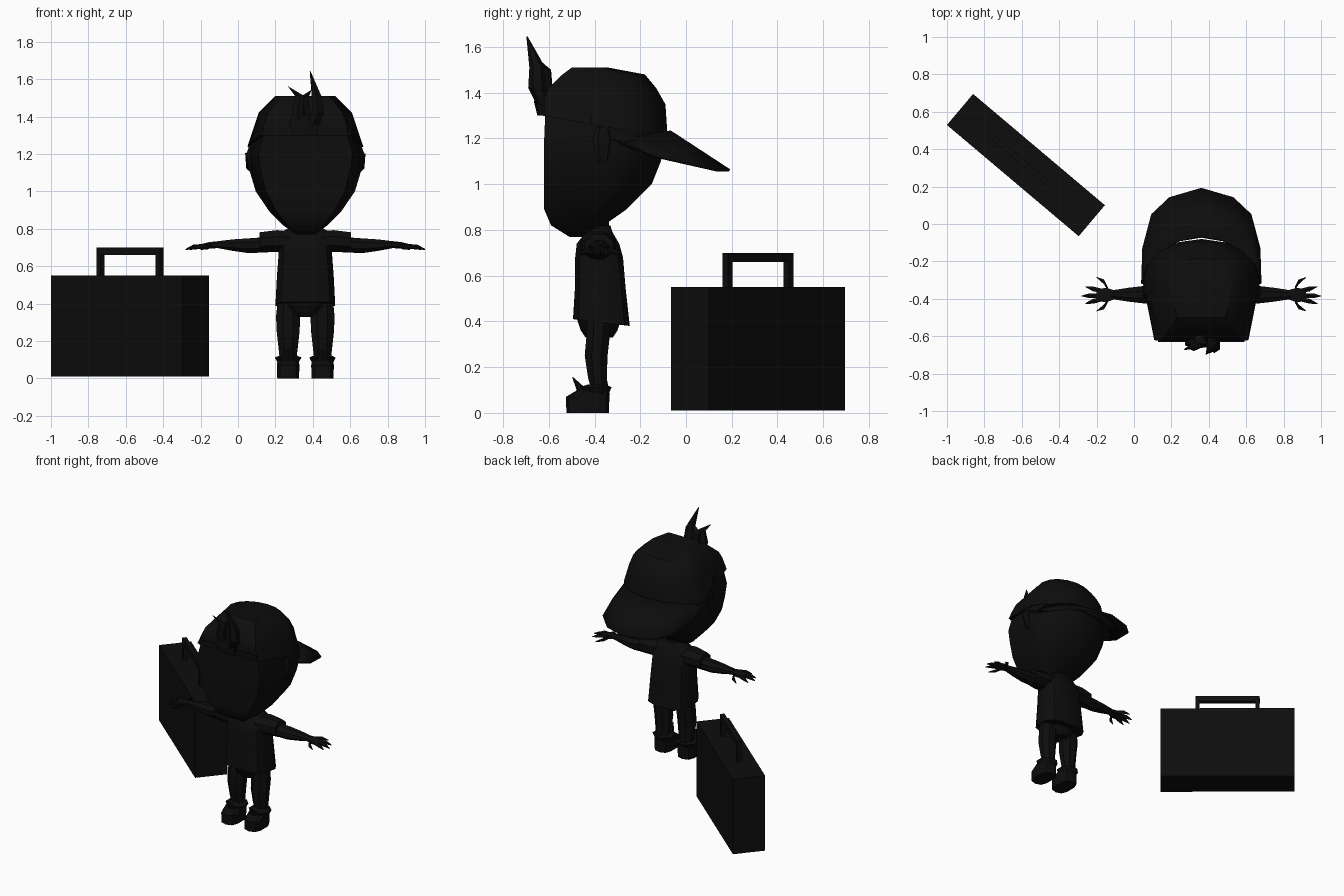
import bpy
import bmesh
from math import sin, cos, pi, atan2
from mathutils import Vector, Matrix

default_cube = bpy.data.objects.get("Cube")
if default_cube:
    bpy.data.objects.remove(default_cube, do_unlink=True)

FIGURE_X = 0.36   # the figure stands to one side of the case

# Single flat colour
black = bpy.data.materials.new("soft black")
black.use_nodes = True
colour = (0.004, 0.004, 0.004, 1)
black.diffuse_color = colour
black.node_tree.nodes["Principled BSDF"].inputs["Base Color"].default_value = colour


def finish(name, bm, offset=FIGURE_X, angle=35, smooth=True):
    """Turn a bmesh into a named, shaded object."""
    bmesh.ops.recalc_face_normals(bm, faces=bm.faces)
    mesh = bpy.data.meshes.new(name)
    bm.to_mesh(mesh)
    bm.free()
    mesh.materials.append(black)
    obj = bpy.data.objects.new(name, mesh)
    obj.location.x = offset
    bpy.context.scene.collection.objects.link(obj)
    if smooth:
        bpy.ops.object.select_all(action="DESELECT")
        obj.select_set(True)
        bpy.context.view_layer.objects.active = obj
        bpy.ops.object.shade_smooth_by_angle(angle=angle * pi / 180)
    return obj


def loft(name, rings, closed=True):
    """Skin a list of rings of points; closed rings get end caps."""
    bm = bmesh.new()
    rows = [[bm.verts.new(point) for point in ring] for ring in rings]
    count = len(rows[0])
    for low, high in zip(rows, rows[1:]):
        for i in range(count if closed else count - 1):
            j = (i + 1) % count
            bm.faces.new((low[i], low[j], high[j], high[i]))
    if closed:
        bm.faces.new(rows[0])
        bm.faces.new(rows[-1])
    return finish(name, bm)


def tube_up(name, stations, sides=8, power=1.0):
    """Upright tube; stations are x, y, z, x radius, y radius."""
    def swell(value):
        return abs(value) ** power * (1 if value > 0 else -1)
    turns = [2 * pi * (i + 0.5) / sides for i in range(sides)]
    return loft(name, [[(x + rx * swell(cos(t)), y + ry * swell(sin(t)), z)
                        for t in turns] for x, y, z, rx, ry in stations])


def tube_out(name, side, stations, sides=8):
    """Sideways tube; stations are x, y, z, y radius, z radius."""
    turns = [2 * pi * (i + 0.5) / sides for i in range(sides)]
    return loft(name, [[(side * x, y + ry * cos(t), z + rz * sin(t))
                        for t in turns] for x, y, z, ry, rz in stations])


def skull_ring(z, half, front, back, tilt=0.0, flat=0.8):
    """Flat-faced ring with a rounded back; tilt lowers the back."""
    middle = min(-0.3, (front + back) / 2 + 0.05)
    points = [(-half * flat, front), (half * flat, front)]
    for i in range(9):
        t = pi * i / 8
        points.append((half * cos(t), middle + (back - middle) * sin(t)))
    return [(x, y, z - tilt * (y - front) / (back - front)) for x, y in points]


# Head: chin to forehead
loft("head", [skull_ring(*row) for row in (
    (0.77, 0.05, -0.51, -0.44),
    (0.82, 0.12, -0.59, -0.36),
    (0.89, 0.19, -0.62, -0.26),
    (1.0, 0.265, -0.62, -0.15),
    (1.1, 0.295, -0.62, -0.11),
    (1.2, 0.315, -0.62, -0.09),
    (1.32, 0.275, -0.615, -0.1))])

# Backward cap: dome, forehead strap and brim
loft("cap_dome", [skull_ring(*row) for row in (
    (1.3, 0.31, -0.622, -0.08, 0.1),
    (1.37, 0.27, -0.622, -0.09, 0.02),
    (1.42, 0.25, -0.6, -0.13, 0.0),
    (1.48, 0.19, -0.54, -0.18, 0.0),
    (1.51, 0.16, -0.5, -0.34, 0.0))])
loft("cap_strap", [skull_ring(z, half, -0.63, -0.3, 0.05)
                   for z, half in ((1.3, 0.288), (1.34, 0.275))])

edge = [(0.318, -0.32, 1.2), (0.312, -0.13, 1.12), (0.265, 0.05, 1.08),
        (0.17, 0.14, 1.06)]
outer = edge + [(0, 0.19, 1.06)] + [(-x, y, z) for x, y, z in reversed(edge)]
inner = [(0.3 * cos(pi * i / 8), -0.32 + 0.25 * sin(pi * i / 8),
          1.19 + 0.04 * sin(pi * i / 8)) for i in range(9)]
brim = loft("cap_brim", [inner, outer], closed=False)
plate = brim.modifiers.new("thickness", "SOLIDIFY")
plate.thickness = 0.012
plate.offset = 0

# Ears
for side, word in ((1, "left"), (-1, "right")):
    tube_up(word + "_ear", [(side * 0.285, -0.36, 1.1, 0.01, 0.03),
                            (side * 0.295, -0.36, 1.2, 0.024, 0.05),
                            (side * 0.285, -0.36, 1.25, 0.015, 0.03)], 6)

# Hair tuft: curved spikes coming out of the cap opening
tufts = {
    "tall": [(0.03, -0.62, 1.34, 0.04, 0.03), (0.07, -0.65, 1.42, 0.035, 0.04),
             (0.06, -0.65, 1.51, 0.03, 0.035), (0.025, -0.695, 1.645, 0.002, 0.003)],
    "curl": [(-0.03, -0.62, 1.34, 0.04, 0.025), (-0.04, -0.65, 1.43, 0.035, 0.03),
             (-0.03, -0.65, 1.51, 0.028, 0.02), (-0.09, -0.67, 1.56, 0.002, 0.003)],
    "inner": [(0, -0.61, 1.38, 0.04, 0.03), (-0.01, -0.62, 1.5, 0.03, 0.03),
              (0.03, -0.64, 1.54, 0.003, 0.003)],
    "low": [(0, -0.63, 1.3, 0.07, 0.02), (-0.01, -0.635, 1.36, 0.09, 0.03),
            (-0.06, -0.64, 1.44, 0.003, 0.003)],
}
for word, path in tufts.items():
    tube_up("hair_" + word, path, 6)

# Neck, shirt and shorts
tube_up("neck", [(0, -0.38, 0.75, 0.06, 0.05), (0, -0.38, 0.86, 0.05, 0.045)])
shirt = tube_up("shirt", [
    (0, -0.37, 0.395, 0.163, 0.127),
    (0, -0.375, 0.55, 0.155, 0.113),
    (0, -0.38, 0.68, 0.145, 0.107),
    (0, -0.385, 0.74, 0.15, 0.095),
    (0, -0.38, 0.79, 0.12, 0.06),
    (0, -0.37, 0.82, 0.06, 0.04)], 12, 0.65)
for vert in shirt.data.vertices:      # hem hangs lower at the back
    if vert.co.z < 0.4:
        vert.co.z -= 0.12 * (vert.co.y + 0.37)
tube_up("shorts_seat", [(0, -0.38, 0.33, 0.05, 0.06),
                        (0, -0.38, 0.36, 0.1, 0.08),
                        (0, -0.38, 0.42, 0.14, 0.1)], 10)

for side, word in ((1, "left"), (-1, "right")):
    # Sleeve and arm
    tube_out(word + "_sleeve", side, [
        (0.08, -0.385, 0.735, 0.08, 0.055),
        (0.15, -0.385, 0.735, 0.085, 0.063),
        (0.245, -0.38, 0.728, 0.065, 0.058)])
    tube_out(word + "_arm", side, [
        (0.2, -0.38, 0.715, 0.05, 0.045),
        (0.31, -0.378, 0.71, 0.05, 0.042),
        (0.39, -0.378, 0.713, 0.04, 0.033),
        (0.48, -0.378, 0.716, 0.025, 0.018)])
    # Hand with spread fingers
    tube_out(word + "_palm", side, [
        (0.46, -0.378, 0.716, 0.026, 0.018),
        (0.51, -0.38, 0.712, 0.045, 0.018),
        (0.56, -0.38, 0.705, 0.035, 0.013)], 6)
    for number, (reach, y) in enumerate((
            (0.56, -0.285), (0.62, -0.335), (0.64, -0.385),
            (0.62, -0.425), (0.56, -0.465))):
        root = -0.38 + (y + 0.38) * 0.35
        bend = root + (y - root) * 0.6
        tube_out(f"{word}_finger_{number + 1}", side, [
            (0.5, root, 0.712, 0.012, 0.012),
            (reach - 0.04, bend, 0.703, 0.015, 0.012),
            (reach, y, 0.69, 0.002, 0.003)], 6)

    # Leg, shoe and flared cuff
    x = side * 0.092
    tube_up(word + "_leg", [
        (x, -0.37, 0.08, 0.045, 0.04),
        (x, -0.387, 0.15, 0.054, 0.044),
        (x, -0.393, 0.25, 0.066, 0.054),
        (x, -0.385, 0.33, 0.07, 0.055),
        (x, -0.38, 0.42, 0.06, 0.055)])
    tube_up(word + "_shoe", [
        (x, -0.43, 0.0, 0.06, 0.093),
        (x, -0.43, 0.07, 0.063, 0.095),
        (x, -0.405, 0.1, 0.058, 0.07)], 10, 0.7)
    cuff = tube_up(word + "_cuff", [
        (x, -0.39, 0.08, 0.058, 0.055),
        (x, -0.395, 0.112, 0.077, 0.075),
        (x, -0.39, 0.125, 0.045, 0.04)])
    tube_up(word + "_shoe_tongue", [
        (x, -0.44, 0.085, 0.04, 0.035),
        (x, -0.465, 0.115, 0.03, 0.018),
        (x, -0.495, 0.155, 0.004, 0.003)], 6)

# Briefcase: one turned box with a square-section handle
turn = Matrix.Translation((-0.578, 0.315, 0)) @ Matrix.Rotation(
    atan2(-0.595, 0.705), 4, "Z")


def case_box(name, centre, size):
    bm = bmesh.new()
    bmesh.ops.create_cube(bm, size=1)
    bmesh.ops.scale(bm, vec=Vector(size), verts=bm.verts)
    bmesh.ops.translate(bm, vec=Vector(centre), verts=bm.verts)
    bmesh.ops.transform(bm, matrix=turn, verts=bm.verts)
    return finish(name, bm, offset=0, smooth=False)


case_box("briefcase_body", (0, 0, 0.28), (0.922, 0.217, 0.54))
case_box("briefcase_handle_grip", (0, 0, 0.68), (0.445, 0.03, 0.04))
for side, word in ((1, "left"), (-1, "right")):
    case_box("briefcase_handle_post_" + word,
             (side * 0.207, 0, 0.605), (0.03, 0.03, 0.12))
